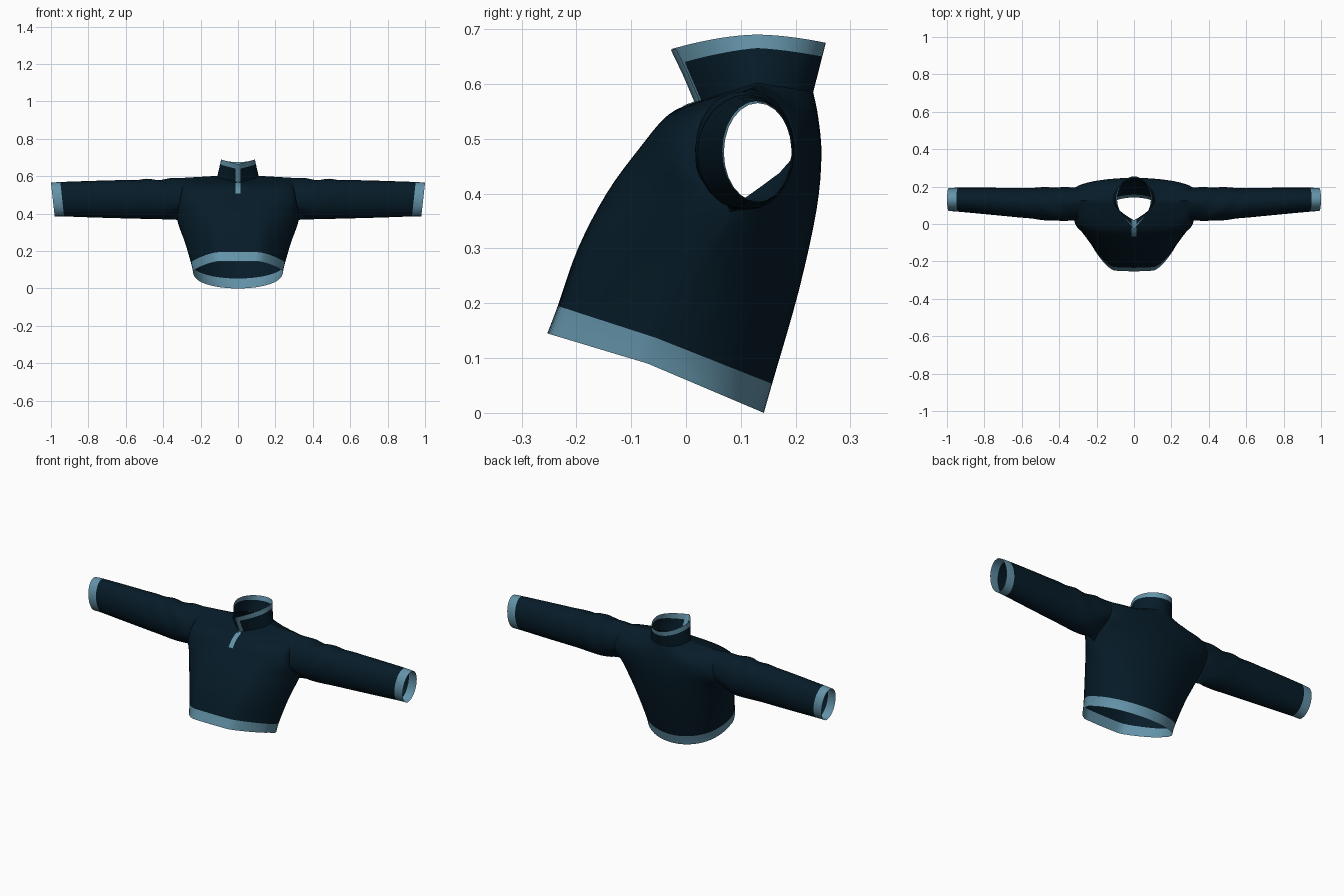
import bpy, bmesh, math
from mathutils import Vector

if "Cube" in bpy.data.objects:
    bpy.data.objects.remove(bpy.data.objects["Cube"])

def material(name, rgb):
    m = bpy.data.materials.new(name)
    m.diffuse_color = (*rgb, 1)
    m.use_nodes = True
    m.node_tree.nodes["Principled BSDF"].inputs["Base Color"].default_value = m.diffuse_color
    return m

MATS = [material("dark navy fabric", (0.0018, 0.011, 0.021)),
        material("pale blue trim", (0.125, 0.29, 0.39))]
COLS, SUB = 16, 4

def spline(keys, sub):
    """Smooth rows of points through key rows."""
    rows = []
    for i in range(len(keys) - 1):
        p0, p1, p2, p3 = (keys[max(0, min(len(keys) - 1, i + d))] for d in (-1, 0, 1, 2))
        for s in range(sub):
            t = s / sub
            rows.append([0.5 * (2 * b + (c - a) * t + (2 * a - 5 * b + 4 * c - d) * t * t
                                + (3 * b - a - 3 * c + d) * t ** 3)
                         for a, b, c, d in zip(p0, p1, p2, p3)])
    return rows + [list(keys[-1])]

def skin(bm, rows, is_trim, closed=False):
    """Bridge consecutive rows with quads."""
    vs = [[bm.verts.new(p) for p in r] for r in rows]
    n = len(rows[0])
    for r in range(len(rows) - 1):
        for c in range(n if closed else n - 1):
            d = (c + 1) % n
            f = bm.faces.new((vs[r][c], vs[r][d], vs[r + 1][d], vs[r + 1][c]))
            f.material_index = int(is_trim(r, c))

def finish(bm, name):
    bmesh.ops.remove_doubles(bm, verts=bm.verts, dist=0.0005)
    bmesh.ops.recalc_face_normals(bm, faces=bm.faces)
    me = bpy.data.meshes.new(name)
    bm.to_mesh(me)
    bm.free()
    for m in MATS:
        me.materials.append(m)
    ob = bpy.data.objects.new(name, me)
    bpy.context.collection.objects.link(ob)
    mod = ob.modifiers.new("mirror", "MIRROR")
    mod.use_clip = True
    mod.merge_threshold = 0.0005
    bpy.ops.object.select_all(action='DESELECT')
    ob.select_set(True)
    bpy.context.view_layer.objects.active = ob
    bpy.ops.object.shade_smooth_by_angle(angle=math.radians(50))
    return ob

def body_row(side, yc, zc, p, flat):
    """Half row from the centre line out to the side point; flat squares the middle off."""
    row = []
    for i in range(COLS + 1):
        s = math.sin(i / COLS * math.pi / 2)
        k = max(0.0, 1 - s * s) ** (p / 2) if i < COLS else 0.0
        k += flat * (1 - max(0.0, (s - 0.45) / 0.55) ** 1.4 - k)
        row.append(Vector((side[0] * s, side[1] + (yc - side[1]) * k,
                           side[2] + (zc - side[2]) * k)))
    return row

def ring_point(s, w, ys, zs, yc, zc, front, zp=1.0):
    """Half collar ring; the front is pointed, the back is round."""
    k = 1 - s ** 1.05 if front else math.cos(s * math.pi / 2)
    k = max(k, 0.0)
    return Vector((w * math.sin(s * math.pi / 2), ys + (yc - ys) * k, zs + (zc - zs) * k ** zp))

SHOULDER = Vector((0.28, 0.125, 0.592))
NECK = (0.11, 0.13, 0.602)
NECK_F, NECK_B = (0.02, 0.568), (0.232, 0.585)

def top_row(yc, zc, front):
    """Neck edge, then shoulder seam."""
    h = COLS // 2
    row = [ring_point(i / h, *NECK, yc, zc, front) for i in range(h + 1)]
    return row + [row[h].lerp(SHOULDER, i / h) for i in range(1, h + 1)]

# torso: shared side seam up to the armpit, then separate armhole edges
seam = [(0.24, -0.07, 0.09), (0.25, -0.055, 0.137), (0.285, 0.01, 0.25), (0.325, 0.08, 0.367)]
front_c = [(-0.253, 0.145), (-0.234, 0.195), (-0.197, 0.30), (-0.145, 0.40),
           (-0.087, 0.48), (-0.032, 0.544)]
back_c = [(0.142, 0.0), (0.157, 0.053), (0.205, 0.22), (0.238, 0.37),
          (0.247, 0.47), (0.241, 0.54)]
front_s = seam + [(0.315, 0.018, 0.45), (0.295, 0.05, 0.55)]
back_s = seam + [(0.315, 0.19, 0.46), (0.295, 0.178, 0.55)]
front_shape = [(0.75, 0.7), (0.75, 0.7), (0.75, 0.5), (0.8, 0.2), (0.85, 0), (0.9, 0)]
back_shape = [(0.85, 0), (0.9, 0), (1.0, 0), (1.1, 0), (1.4, 0), (1.6, 0)]

bm = bmesh.new()
panels = []
for sides, centres, shape, neck, front in ((front_s, front_c, front_shape, NECK_F, True),
                                           (back_s, back_c, back_shape, NECK_B, False)):
    keys = [body_row(s, *c, *h) for s, c, h in zip(sides, centres, shape)]
    keys.append(top_row(*neck, front))
    rows = spline(keys, SUB)
    # keep the seam below the armpit identical on both panels
    for r in range(3 * SUB + 1):
        if panels:
            rows[r][-1] = panels[0][r][-1].copy()
    skin(bm, rows, lambda r, c: r < SUB)
    panels.append(rows)

# sleeve: grows out of the armhole loop and ends in a cuff
arm = 3 * SUB
loop = [r[-1] for r in panels[0][arm:]] + [r[-1] for r in reversed(panels[1][arm + 1:-1])]
J = len(loop)

def sleeve_ring(x, cy, cz, ry, rz):
    return [Vector((x - 0.01 * (1 + math.cos(2 * math.pi * j / J)),
                    cy - ry * math.sin(2 * math.pi * j / J),
                    cz - rz * math.cos(2 * math.pi * j / J))) for j in range(J)]

rings = [loop] + [sleeve_ring(*a) for a in (
    (0.43, 0.107, 0.477, 0.09, 0.107), (0.60, 0.113, 0.477, 0.08, 0.103),
    (0.78, 0.122, 0.477, 0.072, 0.098), (0.95, 0.13, 0.477, 0.064, 0.092),
    (1.0, 0.131, 0.475, 0.062, 0.09))]
NS = 8
sleeve = spline(rings, NS)
# soft diagonal folds on the top of the upper arm
for k, ring in enumerate(sleeve):
    mid = sum(ring, Vector()) / J
    for j, v in enumerate(ring):
        th = 2 * math.pi * j / J
        amp = 0.045 * min(1, k / 5) * math.exp(-((mid.x - 0.43) / 0.15) ** 2) * (1 - math.cos(th)) / 2
        g = 1 + amp * math.sin(48 * mid.x + 2.5 * math.cos(th) + 3 * math.sin(th))
        v.y = mid.y + (v.y - mid.y) * g
        v.z = mid.z + (v.z - mid.z) * g
skin(bm, sleeve, lambda r, c: r >= 4 * NS, closed=True)
finish(bm, "pullover_body_and_sleeves")

# stand-up collar with trimmed rim and front edge
steps = [0, 0.08] + [i / 10 for i in range(2, 11)]
bm = bmesh.new()
for base, top, front in ((NECK_F, (-0.025, 0.664), True), (NECK_B, (0.255, 0.675), False)):
    low = [ring_point(s, *NECK, *base, front) for s in steps]
    high = [ring_point(s, 0.09, 0.13, 0.69, *top, front, 1.7) for s in steps]
    rows = [[a.lerp(b, t) for a, b in zip(low, high)] for t in (0, 0.25, 0.5, 0.72, 1)]
    skin(bm, rows, lambda r, c, f=front: r == 3 or (f and c == 0))
finish(bm, "collar")

# zip placket plate running down the chest and up the collar edge
bm = bmesh.new()
path = [(-0.063, 0.508), (-0.049, 0.526), (-0.0345, 0.541), (-0.006, 0.559),
        (0.018, 0.568), (-0.0025, 0.616), (-0.025, 0.663)]
skin(bm, [[Vector((x, y - 0.003 + (0.8 * x if i > 3 else 0), z)) for x in (0, 0.013)]
          for i, (y, z) in enumerate(path)], lambda r, c: True)
finish(bm, "zip_placket")
